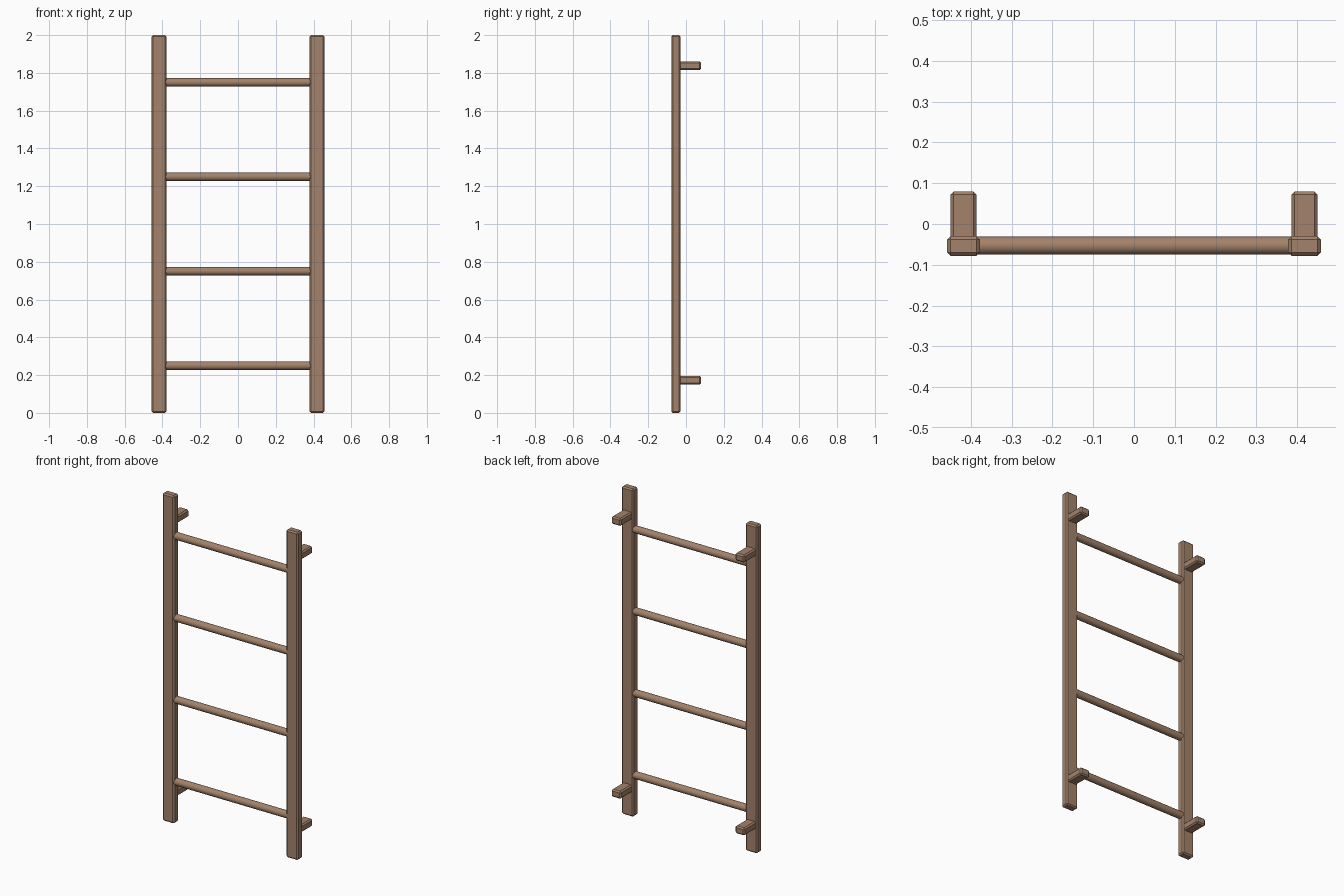
import bpy
import math

cube = bpy.data.objects.get("Cube")
if cube:
    bpy.data.objects.remove(cube, do_unlink=True)

# Single timber colour
wood = bpy.data.materials.new("brown_wood")
wood.use_nodes = True
colour = (0.37, 0.225, 0.145, 1)
wood.diffuse_color = colour
wood.node_tree.nodes["Principled BSDF"].inputs["Base Color"].default_value = colour

RAIL_X, RAIL_Y = 0.418, -0.054


def chamfered_box(name, low, high, chamfer=0.008):
    """Box between two corners with flat chamfered edges."""
    bpy.ops.mesh.primitive_cube_add(
        size=1, location=[(a + b) / 2 for a, b in zip(low, high)])
    ob = bpy.context.object
    ob.name = name
    ob.scale = [b - a for a, b in zip(low, high)]
    bpy.ops.object.transform_apply(location=False, rotation=False, scale=True)
    bevel = ob.modifiers.new("chamfer", "BEVEL")
    bevel.width = chamfer
    bevel.segments = 1
    ob.data.materials.append(wood)


# Side rails and the wall brackets behind them
for side, sx in (("left", 1), ("right", -1)):
    x = sx * RAIL_X
    chamfered_box(side + "_rail", (x - 0.04, -0.078, 0), (x + 0.04, -0.03, 2))
    for level, z in (("lower", 0.172), ("upper", 1.837)):
        chamfered_box(f"{side}_{level}_bracket",
                      (x - 0.032, -0.04, z - 0.023), (x + 0.032, 0.08, z + 0.023))

# Round rungs set into the rails
for i in range(4):
    bpy.ops.mesh.primitive_cylinder_add(
        vertices=32, radius=0.022, depth=2 * RAIL_X - 0.04,
        location=(0, RAIL_Y + 0.001, 0.25 + 0.5 * i), rotation=(0, math.pi / 2, 0))
    rung = bpy.context.object
    rung.name = f"rung_{i + 1}"
    rung.data.materials.append(wood)
    bpy.ops.object.shade_smooth_by_angle(angle=math.radians(40))
